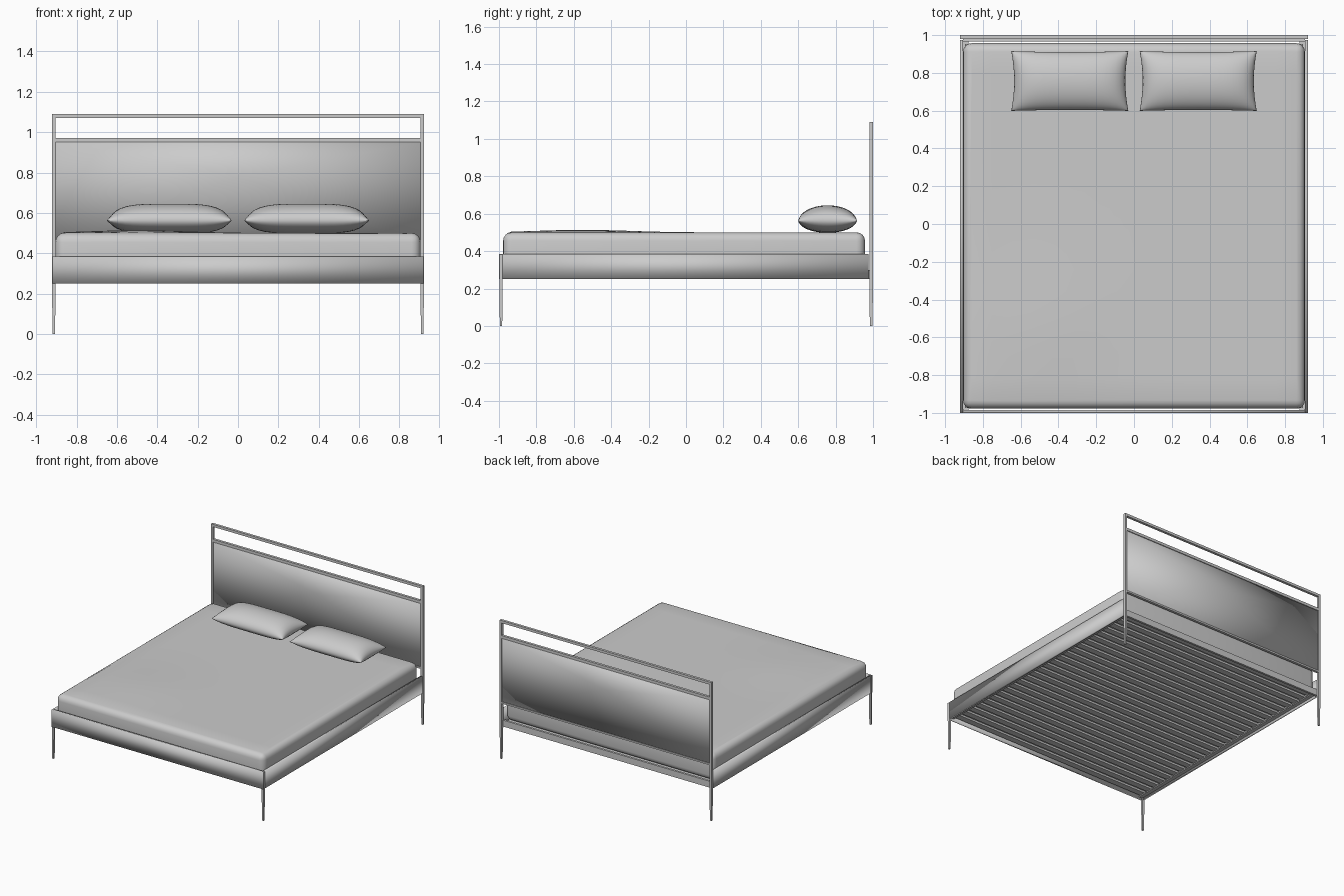
import bpy, bmesh, math

if "Cube" in bpy.data.objects:
    bpy.data.objects.remove(bpy.data.objects["Cube"])

grey = bpy.data.materials.new("soft grey")
grey.diffuse_color = (0.6, 0.6, 0.6, 1)
grey.use_nodes = True
grey.node_tree.nodes["Principled BSDF"].inputs["Base Color"].default_value = grey.diffuse_color


def finish(name, bm, smooth=None):
    """Turn a bmesh into an object; smooth is an angle in degrees, or None for flat."""
    bmesh.ops.recalc_face_normals(bm, faces=bm.faces)
    me = bpy.data.meshes.new(name)
    bm.to_mesh(me)
    bm.free()
    me.materials.append(grey)
    ob = bpy.data.objects.new(name, me)
    bpy.context.collection.objects.link(ob)
    if smooth:
        bpy.ops.object.select_all(action='DESELECT')
        ob.select_set(True)
        bpy.context.view_layer.objects.active = ob
        bpy.ops.object.shade_smooth_by_angle(angle=math.radians(smooth))
    return ob


def add_box(bm, x, y, z):
    """Add a box given its (low, high) range on each axis."""
    verts = bmesh.ops.create_cube(bm, size=1)["verts"]
    for v in verts:
        v.co = [(a + b) / 2 + c * (b - a) for (a, b), c in zip((x, y, z), v.co)]
    return verts


def box(name, x, y, z, smooth=None):
    bm = bmesh.new()
    add_box(bm, x, y, z)
    return finish(name, bm, smooth)


# Side rails, front legs and headboard posts, mirrored left and right
for s, side in ((-1, "left"), (1, "right")):
    def span(a, b):
        return tuple(sorted((s * a, s * b)))
    box(side + "_rail", span(0.905, 0.92), (-0.995, 0.975), (0.25, 0.385), 100)
    box(side + "_slat_ledge", span(0.875, 0.905), (-0.985, 0.97), (0.262, 0.27))
    for part, y, top in (("front_leg", (-0.998, -0.98), 0.383),
                         ("headboard_post", (0.98, 1.0), 1.09)):
        bm = bmesh.new()
        add_box(bm, span(0.903, 0.921), y, (0.25, top))
        # tapered foot
        for v in add_box(bm, span(0.903, 0.921), y, (0, 0.25)):
            if v.co.z < 0.1:
                v.co.x += (s * 0.915 - v.co.x) * 0.3
                v.co.y += (sum(y) / 2 - v.co.y) * 0.3
        finish(side + "_" + part, bm)

# Front and back rails
box("front_rail", (-0.92, 0.92), (-1.0, -0.985), (0.25, 0.385), 100)
box("back_rail", (-0.905, 0.905), (0.965, 0.982), (0.25, 0.30))

# Headboard bars
for name, z in (("top_bar", (1.07, 1.09)), ("middle_bar", (0.95, 0.972)),
                ("bottom_bar", (0.437, 0.45))):
    box(name, (-0.905, 0.905), (0.98, 1.0), z)

# Headboard panel: thin smooth-shaded board with a fan centre
bm = bmesh.new()
add_box(bm, (-0.905, 0.905), (0.985, 0.994), (0.45, 0.95))
broad = [f for f in bm.faces if abs(f.normal.y) > 0.9]
for v in bmesh.ops.poke(bm, faces=broad)["verts"]:
    v.co.z = 0.78
finish("headboard_panel", bm, 180)

# Slats across the width
bm = bmesh.new()
count = 26
for i in range(count):
    y = -0.95 + i * 1.88 / (count - 1)
    add_box(bm, (-0.895, 0.895), (y - 0.024, y + 0.024), (0.27, 0.285))
finish("slats", bm)

# Mattress: rounded block with a faint swell on the top
bm = bmesh.new()
add_box(bm, (-0.905, 0.905), (-0.978, 0.957), (0.287, 0.5))
bmesh.ops.bevel(bm, geom=list(bm.edges), offset=0.045, segments=4, profile=0.5, affect='EDGES')
top = [f for f in bm.faces if f.normal.z > 0.99]
edges = list({e for f in top for e in f.edges})
bmesh.ops.subdivide_edges(bm, edges=edges, cuts=15, use_grid_fill=True)
for v in bm.verts:
    if v.co.z > 0.49:
        d = ((v.co.x + 0.5) / 0.35) ** 2 + ((v.co.y + 0.55) / 0.35) ** 2
        v.co.z += 0.014 * math.exp(-d)
finish("mattress", bm, 60)

# Pillows: two puffed sheets joined at a seam with pointed corners
N = 20
for s, side in ((-1, "left"), (1, "right")):
    bm = bmesh.new()
    for up in (1, -1):
        grid = []
        for i in range(N + 1):
            for j in range(N + 1):
                u = math.sin((i / N - 0.5) * math.pi)
                w = math.sin((j / N - 0.5) * math.pi)
                puff = ((1 - u ** 4) * (1 - w * w)) ** 0.5
                x = 0.34 + 0.31 * u * (1 - 0.05 * (1 - w * w))
                y = 0.757 + 0.158 * w * (1 - 0.03 * (1 - u * u))
                z = 0.562 + up * puff * (0.083 if up > 0 else 0.064)
                grid.append(bm.verts.new((s * x, y, z)))
        for i in range(N):
            for j in range(N):
                k = i * (N + 1) + j
                bm.faces.new((grid[k], grid[k + 1], grid[k + N + 2], grid[k + N + 1]))
    bmesh.ops.remove_doubles(bm, verts=bm.verts, dist=0.0005)
    finish(side + "_pillow", bm, 70)
